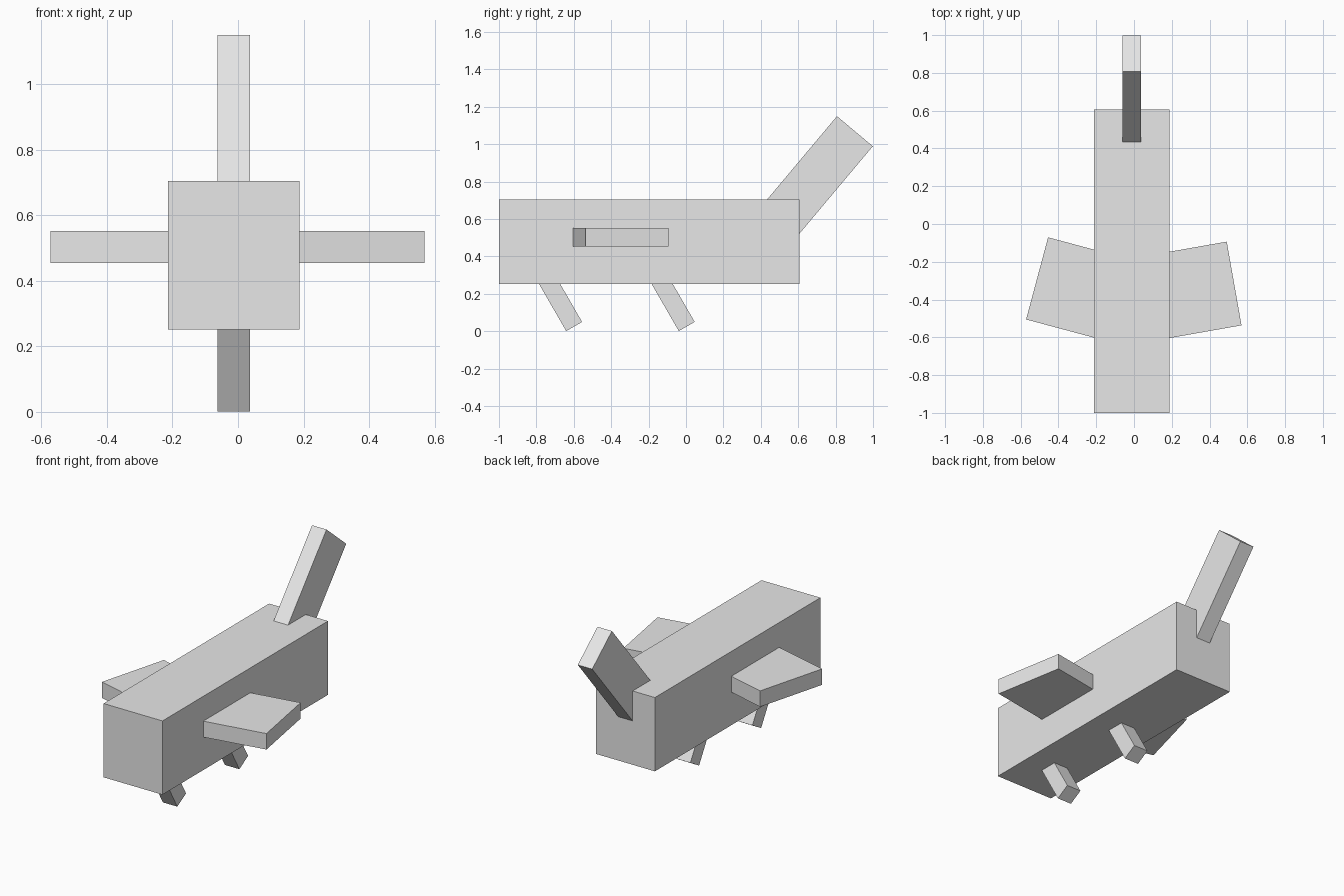
import bpy
import bmesh
from math import cos, sin, radians
from mathutils import Matrix, Vector

cube = bpy.data.objects.get("Cube")
if cube:
    bpy.data.objects.remove(cube, do_unlink=True)

# One plain grey for the whole model
GREY = (0.8, 0.8, 0.8, 1.0)
grey = bpy.data.materials.new("plain grey")
grey.use_nodes = True
grey.diffuse_color = GREY
grey.node_tree.nodes["Principled BSDF"].inputs["Base Color"].default_value = GREY

MID = -0.013          # centre plane of the body
X, Z = Vector((1, 0, 0)), Vector((0, 0, 1))


def block(name, tip, inward, flat, length, width, thick):
    """Box whose end face is centred on tip, running along inward; flat is the thickness axis."""
    inward = Vector(inward).normalized()
    across = flat.cross(inward)
    frame = Matrix((inward, across, flat)).transposed().to_4x4()
    bm = bmesh.new()
    bmesh.ops.create_cube(bm, size=1)
    bmesh.ops.translate(bm, verts=bm.verts, vec=(0.5, 0, 0))
    bmesh.ops.scale(bm, verts=bm.verts, vec=(length, width, thick))
    bmesh.ops.transform(bm, verts=bm.verts, matrix=frame)
    mesh = bpy.data.meshes.new(name)
    bm.to_mesh(mesh)
    bm.free()
    mesh.materials.append(grey)
    obj = bpy.data.objects.new(name, mesh)
    obj.location = tip
    bpy.context.collection.objects.link(obj)
    return obj


# Long box body
block("body", (MID, -1.0, 0.478), (0, 1, 0), Z, 1.606, 0.40, 0.453)

# Raised tail, sunk into the back of the body
tilt = radians(50)
block("tail", (MID, 0.903, 1.069), (0, -cos(tilt), -sin(tilt)), X, 0.70, 0.25, 0.098)

# Two slanted legs under the centre line
tilt = radians(60)
for name, y in (("front_leg", -0.598), ("back_leg", 0.004)):
    block(name, (MID, y, 0.025), (0, -cos(tilt), sin(tilt)), X, 0.45, 0.098, 0.098)

# Flat wings, each swept by its own angle
for name, x, y, sweep in (("left_wing", 0.53, -0.315, 10), ("right_wing", -0.513, -0.288, 15)):
    a = radians(sweep)
    side = 1 if x > 0 else -1
    block(name, (x, y, 0.503), (-side * cos(a), -sin(a), 0), Z, 0.48, 0.45, 0.098)
